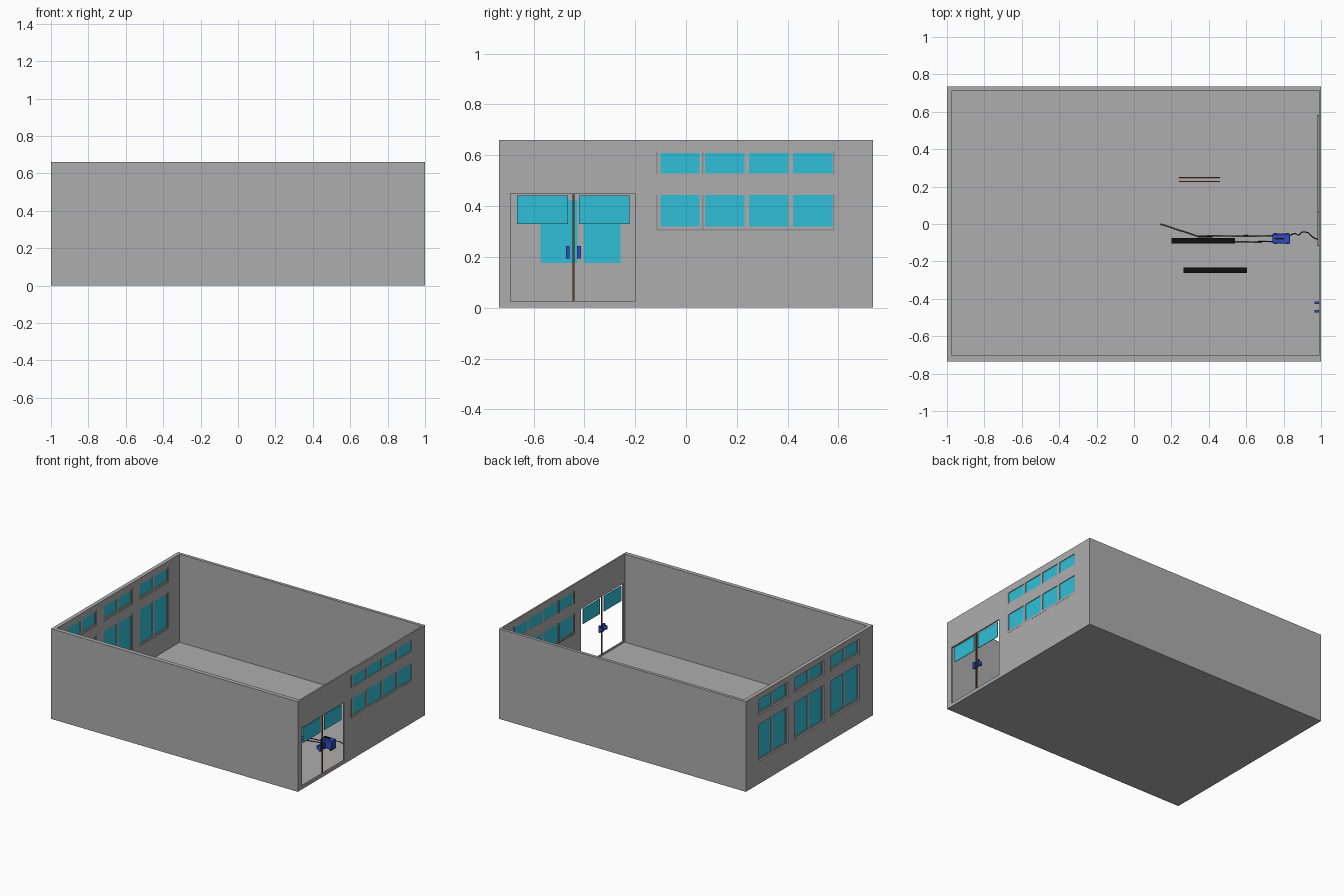
import bpy, bmesh
from mathutils import Vector

if "Cube" in bpy.data.objects:
    bpy.data.objects.remove(bpy.data.objects["Cube"])


def mat(name, r, g, b):
    m = bpy.data.materials.new(name)
    m.diffuse_color = (r, g, b, 1)
    m.use_nodes = True
    m.node_tree.nodes["Principled BSDF"].inputs["Base Color"].default_value = m.diffuse_color
    return m


GREY = mat("wall_grey", 0.42, 0.42, 0.42)
GLASS = mat("window_cyan", 0.03, 0.53, 0.69)
FRAME = mat("frame_grey", 0.30, 0.28, 0.27)
BLUE = mat("machine_blue", 0.03, 0.07, 0.55)
BROWN = mat("brown", 0.16, 0.05, 0.015)
BLACK = mat("black", 0.005, 0.005, 0.005)


def finish(name, bm, m):
    bmesh.ops.recalc_face_normals(bm, faces=bm.faces)
    me = bpy.data.meshes.new(name)
    bm.to_mesh(me)
    bm.free()
    ob = bpy.data.objects.new(name, me)
    bpy.context.collection.objects.link(ob)
    me.materials.append(m)
    return ob


def box(name, x, y, z, m, bevel=0):
    """Box from (low, high) pairs on each axis."""
    bm = bmesh.new()
    bmesh.ops.create_cube(bm, size=1)
    for v in bm.verts:
        v.co = Vector([(a + b) / 2 + c * (b - a) for (a, b), c in zip((x, y, z), v.co)])
    if bevel:
        bmesh.ops.bevel(bm, geom=bm.edges[:], offset=bevel, segments=1, affect='EDGES')
    return finish(name, bm, m)


def pierced_wall(name, x0, x1, holes):
    """Side wall with rectangular holes (y0, y1, z0, z1), one clean shell."""
    ys = sorted({-HY, HY, *[h[i] for h in holes for i in (0, 1)]})
    zs = sorted({0, H, *[h[i] for h in holes for i in (2, 3)]})
    bm = bmesh.new()
    for a, b in zip(ys, ys[1:]):
        for c, d in zip(zs, zs[1:]):
            y, z = (a + b) / 2, (c + d) / 2
            if any(h[0] < y < h[1] and h[2] < z < h[3] for h in holes):
                continue
            bm.faces.new([bm.verts.new((x0, p, q)) for p, q in ((a, c), (b, c), (b, d), (a, d))])
    bmesh.ops.remove_doubles(bm, verts=bm.verts, dist=1e-5)
    ext = bmesh.ops.extrude_face_region(bm, geom=bm.faces[:], use_keep_orig=True)
    moved = [g for g in ext["geom"] if isinstance(g, bmesh.types.BMVert)]
    bmesh.ops.translate(bm, verts=moved, vec=(x1 - x0, 0, 0))
    return finish(name, bm, GREY)


def cable(name, pts, r, m):
    cu = bpy.data.curves.new(name, 'CURVE')
    cu.dimensions = '3D'
    cu.bevel_depth, cu.bevel_resolution = r, 1
    cu.use_fill_caps = True
    sp = cu.splines.new('POLY')
    sp.points.add(len(pts) - 1)
    for p, c in zip(sp.points, pts):
        p.co = (*c, 1)
    ob = bpy.data.objects.new(name, cu)
    bpy.context.collection.objects.link(ob)
    cu.materials.append(m)


HY, H, FL = 0.735, 0.66, 0.015

# Floor and plain walls
box("floor", (-0.972, 0.989), (-0.704, 0.713), (0, FL), GREY)
box("front_wall", (-0.972, 0.989), (-HY, -0.704), (0, H), GREY)
box("back_wall", (-0.972, 0.989), (0.713, HY), (0, H), GREY)

# Right wall with door opening and two rows of four windows
cols = [(-0.1, 0.054), (0.075, 0.23), (0.248, 0.404), (0.422, 0.576)]
rows = [(0.32, 0.443), (0.528, 0.608)]
right = [(*c, *r) for c in cols for r in rows]
pierced_wall("right_wall", 0.989, 1.0, right + [(-0.69, -0.2, 0.025, 0.45)])
for y0, y1, z0, z1 in right:
    box("right_window_pane", (0.990, 0.995), (y0, y1), (z0, z1), GLASS)
for z0, z1 in ((0.307, 0.445), (0.525, 0.615)):
    for y in (-0.115, 0.065, 0.581):
        box("right_window_post", (0.981, 1.0005), (y - 0.003, y + 0.003), (z0, z1), FRAME)
box("right_window_sill", (0.981, 1.0005), (-0.118, 0.584), (0.304, 0.310), FRAME)

# Left wall with three double windows, each with a short upper light
left, panes = [], []
for yc in (-0.415, 0, 0.415):
    for z0, z1, p0, p1 in ((0.165, 0.435, 0.175, 0.425), (0.505, 0.617, 0.52, 0.605)):
        left.append((yc - 0.167, yc + 0.167, z0, z1))
        for s in (-1, 1):
            a, b = sorted((yc + s * 0.012, yc + s * 0.157))
            panes.append((a, b, p0, p1))
pierced_wall("left_wall", -1.0, -0.972, left)
for y0, y1, z0, z1 in left:
    m = (y0 + y1) / 2
    for a, b in ((y0, y0 + 0.010), (m - 0.012, m + 0.012), (y1 - 0.010, y1)):
        box("left_window_post", (-0.988, -0.976), (a, b), (z0, z1), GREY)
    for a, b in ((z0, z0 + 0.012), (z1 - 0.011, z1)):
        box("left_window_rail", (-0.988, -0.976), (y0, y1), (a, b), GREY)
for y0, y1, z0, z1 in panes:
    box("left_window_pane", (-0.984, -0.980), (y0, y1), (z0, z1), GLASS)

# Door: two upper panes, centre strip and handles
for y0, y1 in ((-0.665, -0.464), (-0.421, -0.222)):
    box("door_pane", (0.990, 0.994), (y0, y1), (0.33, 0.442), GLASS)
box("door_strip", (0.988, 0.996), (-0.446, -0.438), (0.025, 0.45), BROWN)
for y in (-0.466, -0.421):
    box("door_handle", (0.985, 0.998), (y - 0.007, y + 0.007), (0.193, 0.242), BLUE)
    box("door_handle_grip", (0.966, 0.985), (y - 0.007, y + 0.007), (0.205, 0.230), BLUE)

# Floor machine with handle, slot and cables
box("machine_body", (0.740, 0.835), (-0.105, -0.052), (0.022, 0.083), BLUE, 0.004)
box("machine_grip", (0.755, 0.803), (-0.083, -0.074), (0.083, 0.091), BLACK)
for x in (0.75, 0.815):
    box("machine_foot", (x, x + 0.012), (-0.108, -0.049), (FL, 0.025), BLACK)
cable("long_cable", [(0.74, -0.065, 0.045), (0.6, -0.063, 0.035), (0.34, -0.066, 0.022)], 0.003, BLACK)
cable("short_cable", [(0.74, -0.093, 0.045), (0.6, -0.097, 0.03), (0.54, -0.097, 0.022)], 0.003, BLACK)
box("rod_holder", (0.34, 0.42), (-0.071, -0.061), (FL, 0.025), BLACK)
cable("held_rod", [(0.14, 0, 0.019), (0.34, -0.065, 0.022)], 0.003, BROWN)
cable("power_lead", [(0.835, -0.06, 0.07), (0.86, -0.05, 0.07), (0.88, -0.06, 0.068),
                     (0.9, -0.042, 0.068), (0.93, -0.045, 0.07), (0.945, -0.06, 0.07),
                     (0.962, -0.075, 0.075), (0.989, -0.085, 0.08)], 0.003, BLACK)

# Bars and spare rods lying on the floor
for x0, x1, y in ((0.2, 0.54, -0.09), (0.265, 0.605, -0.248)):
    box("steel_bar", (x0, x1), (y - 0.015, y + 0.015), (FL, 0.025), BLACK)
for y in (0.227, 0.249):
    cable("spare_rod", [(0.24, y, FL + 0.003), (0.46, y, FL + 0.003)], 0.003, BROWN)
